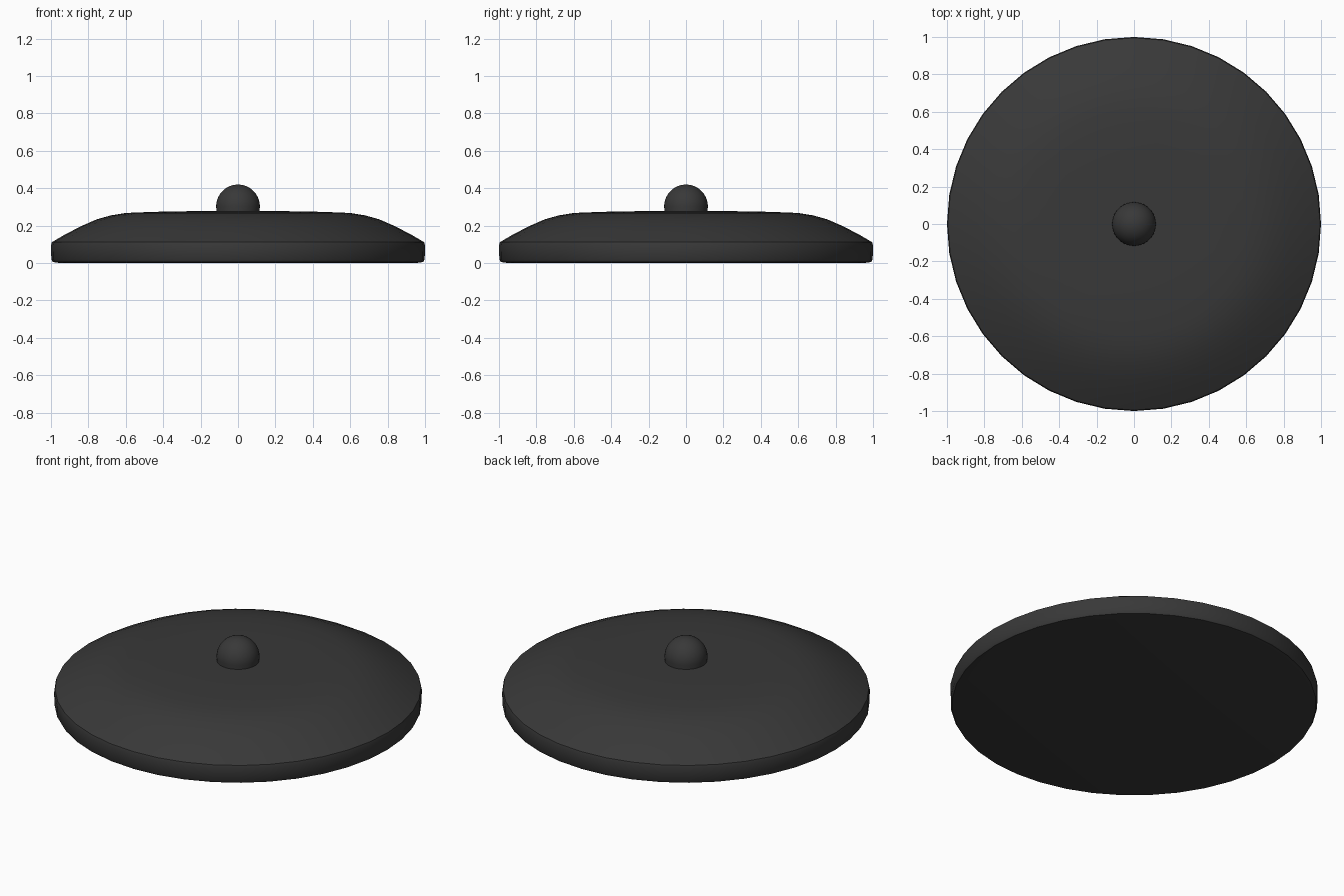
import bpy, bmesh, math

if "Cube" in bpy.data.objects:
    bpy.data.objects.remove(bpy.data.objects["Cube"])

dark = bpy.data.materials.new("dark")
dark.diffuse_color = (0.04, 0.04, 0.04, 1)
dark.use_nodes = True
dark.node_tree.nodes["Principled BSDF"].inputs["Base Color"].default_value = dark.diffuse_color


def lathe(name, profile, sides):
    """Spin an (r, z) profile around the z axis; it starts and ends on the axis."""
    bm = bmesh.new()
    verts = [bm.verts.new((r, 0, z)) for r, z in profile]
    edges = [bm.edges.new(pair) for pair in zip(verts, verts[1:])]
    bmesh.ops.spin(bm, geom=verts + edges, cent=(0, 0, 0), axis=(0, 0, 1),
                   angle=2 * math.pi, steps=sides)
    bmesh.ops.remove_doubles(bm, verts=bm.verts, dist=1e-4)
    bmesh.ops.recalc_face_normals(bm, faces=bm.faces)
    mesh = bpy.data.meshes.new(name)
    bm.to_mesh(mesh)
    bm.free()
    mesh.materials.append(dark)
    ob = bpy.data.objects.new(name, mesh)
    bpy.context.collection.objects.link(ob)
    bpy.context.view_layer.objects.active = ob
    ob.select_set(True)
    bpy.ops.object.shade_smooth_by_angle(angle=math.radians(40))
    ob.select_set(False)
    return ob


# Low domed lid with a short upright rim and flat underside
lathe("lid", [(0, 0), (0.95, 0), (0.99, 0.006), (0.998, 0.02), (1, 0.095),
              (0.995, 0.112), (0.93, 0.15), (0.84, 0.197), (0.755, 0.234),
              (0.68, 0.255), (0.60, 0.268), (0.45, 0.274), (0.30, 0.277),
              (0, 0.279)], 40)

# Ball knob, rounded on top and sunk into the lid
R, CZ = 0.117, 0.303
arc = [(R * math.cos(a), CZ + R * math.sin(a))
       for a in (math.pi / 2 * i / 10 for i in range(10))]
lathe("knob", [(0, 0.25), (R - 0.004, 0.25)] + arc + [(0, CZ + R)], 40)
